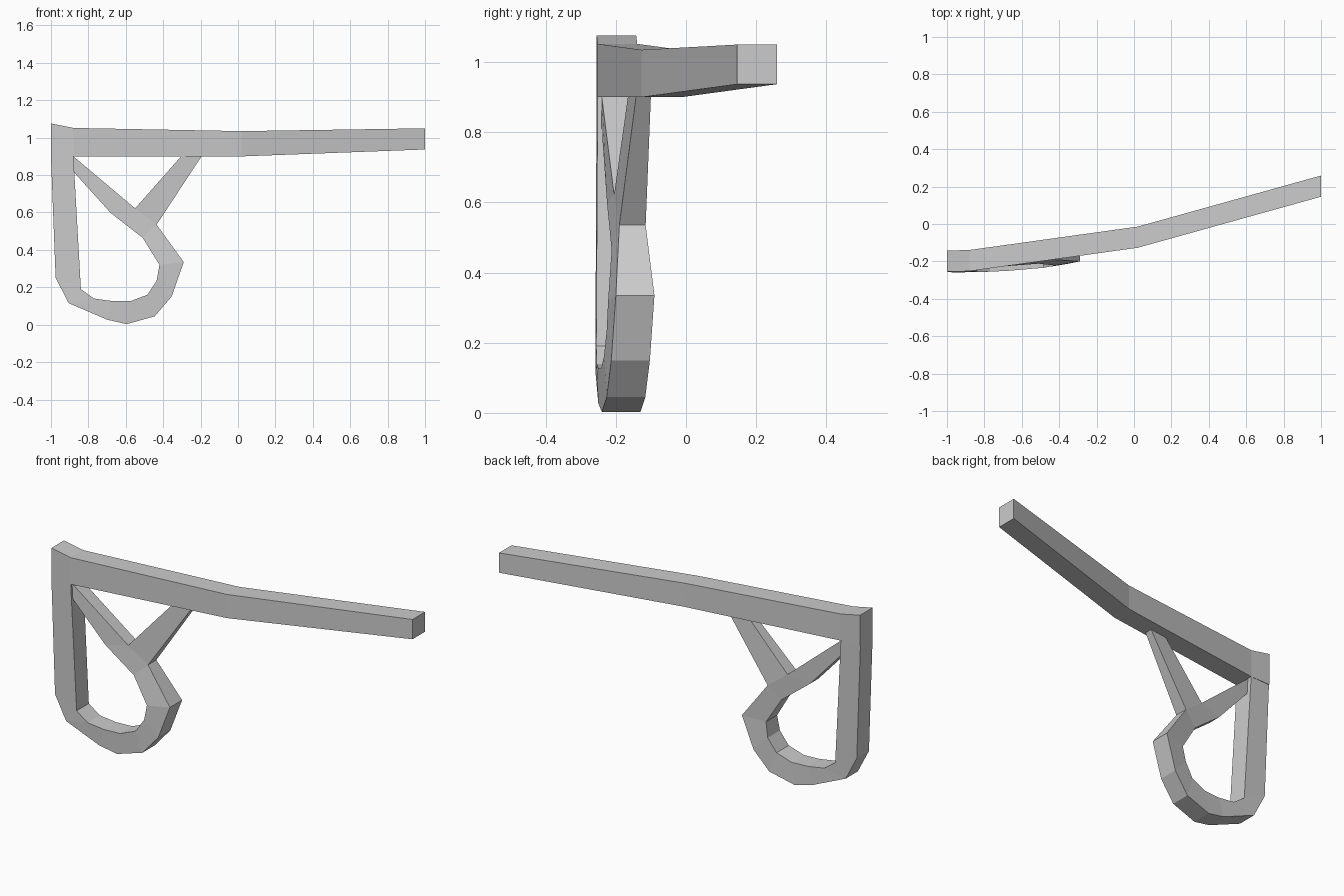
import bpy, bmesh


def sweep(name, sections, cap_start=False, cap_end=False):
    """Skin four-sided sections: (outer x,z, inner x,z, outer front y, inner front y, depth outer, depth inner)."""
    bm = bmesh.new()
    rings = []
    for ox, oz, ix, iz, yo, yi, do, di in sections:
        rings.append([bm.verts.new(p) for p in (
            (ox, yo, oz), (ox, yo + do, oz), (ix, yi + di, iz), (ix, yi, iz))])
    for a, b in zip(rings, rings[1:]):
        for i in range(4):
            j = (i + 1) % 4
            bm.faces.new((a[i], a[j], b[j], b[i]))
    if cap_start:
        bm.faces.new(rings[0])
    if cap_end:
        bm.faces.new(rings[-1][::-1])
    bmesh.ops.recalc_face_normals(bm, faces=bm.faces)
    mesh = bpy.data.meshes.new(name)
    bm.to_mesh(mesh)
    bm.free()
    ob = bpy.data.objects.new(name, mesh)
    bpy.context.collection.objects.link(ob)
    return ob


# Long bent top bar: x, top z, bottom z, front y
bar = [(-1, 1.076, 0.90, -0.255), (-0.88, 1.052, 0.90, -0.252),
       (0.02, 1.035, 0.90, -0.127), (1, 1.05, 0.937, 0.146)]
sweep("top_bar", [(x, t, x, b, y, y, 0.113, 0.113) for x, t, b, y in bar], True, True)

# Post running down into the hooked loop, then back up as a tapering arm
hook = [
    (-1.00, 0.900, -0.88, 0.900, -0.255, -0.252, 0.11, 0.112),
    (-0.975, 0.25, -0.84, 0.19, -0.258, -0.256, 0.11, 0.11),
    (-0.905, 0.115, -0.77, 0.14, -0.258, -0.255, 0.11, 0.11),
    (-0.70, 0.027, -0.67, 0.126, -0.25, -0.25, 0.11, 0.11),
    (-0.595, 0.003, -0.575, 0.126, -0.24, -0.242, 0.11, 0.11),
    (-0.445, 0.045, -0.485, 0.16, -0.226, -0.234, 0.11, 0.11),
    (-0.355, 0.15, -0.435, 0.235, -0.213, -0.226, 0.11, 0.11),
    (-0.29, 0.335, -0.42, 0.32, -0.20, -0.222, 0.11, 0.10),
    (-0.435, 0.535, -0.51, 0.465, -0.19, -0.212, 0.075, 0.08),
    (-0.55, 0.622, -0.68, 0.597, -0.205, -0.225, 0.075, 0.075),
    (-0.88, 0.900, -0.895, 0.835, -0.24, -0.242, 0.075, 0.075),
]
sweep("post_and_hook", hook, cap_end=True)

# Diagonal brace from the hook up to the bar
sweep("brace", [
    (-0.55, 0.622, -0.435, 0.535, -0.205, -0.19, 0.075, 0.075),
    (-0.30, 0.905, -0.192, 0.905, -0.165, -0.142, 0.05, 0.042),
])
